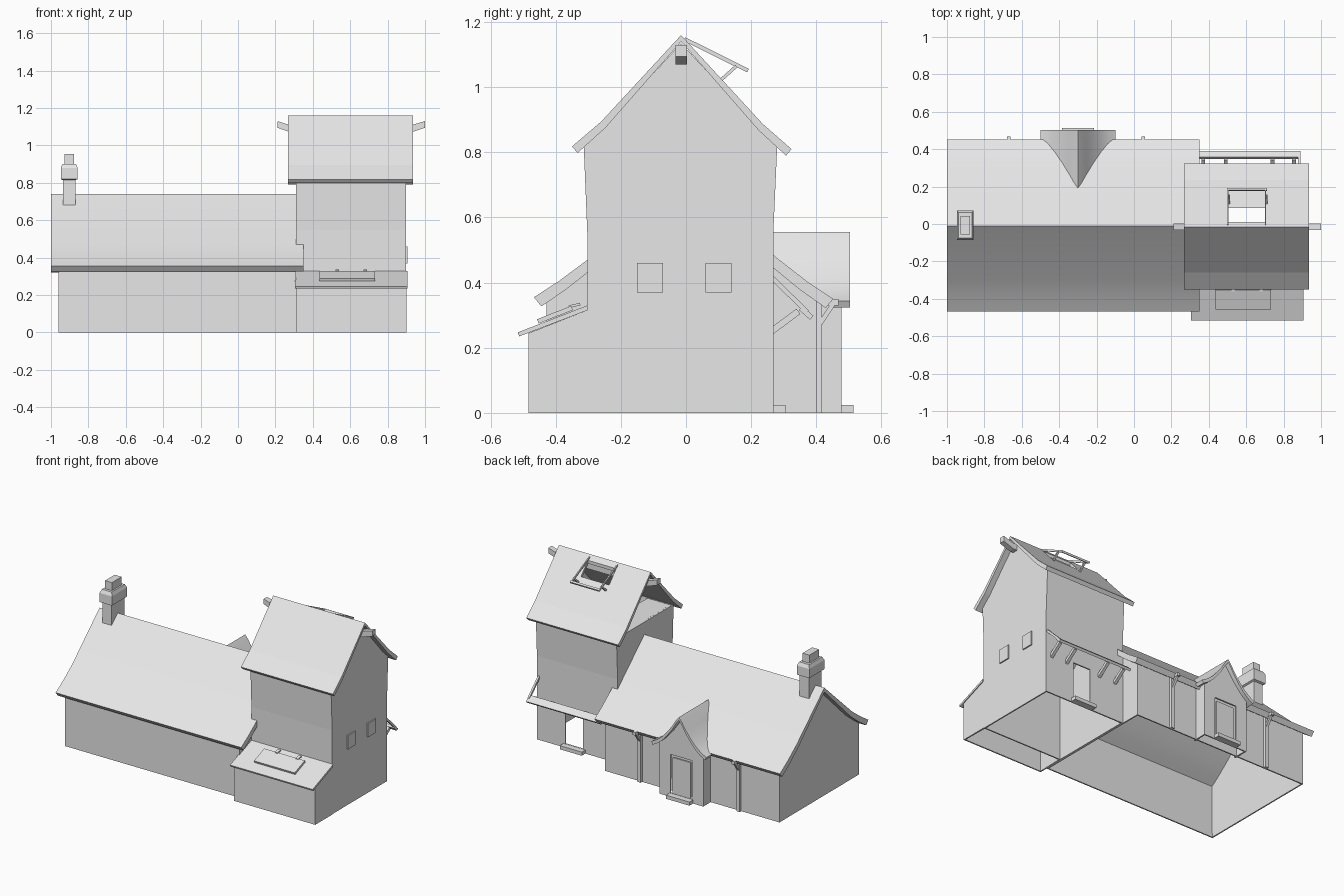
import bpy, bmesh
from mathutils import Vector

if "Cube" in bpy.data.objects:
    bpy.data.objects.remove(bpy.data.objects["Cube"])

grey = bpy.data.materials.new("plain_grey")
grey.use_nodes = True
COLOUR = (0.8, 0.8, 0.8, 1)
grey.diffuse_color = COLOUR
grey.node_tree.nodes["Principled BSDF"].inputs["Base Color"].default_value = COLOUR


def finish(name, bm):
    bmesh.ops.recalc_face_normals(bm, faces=bm.faces)
    mesh = bpy.data.meshes.new(name)
    bm.to_mesh(mesh)
    bm.free()
    mesh.materials.append(grey)
    obj = bpy.data.objects.new(name, mesh)
    bpy.context.collection.objects.link(obj)
    return obj


def activate(obj):
    bpy.ops.object.select_all(action='DESELECT')
    obj.select_set(True)
    bpy.context.view_layer.objects.active = obj


def smooth(obj, angle=0.6):
    activate(obj)
    bpy.ops.object.shade_smooth_by_angle(angle=angle)


def loft(name, loops):
    """Closed solid through a series of matching outlines."""
    bm = bmesh.new()
    rings = [[bm.verts.new(p) for p in loop] for loop in loops]
    n = len(rings[0])
    for a, b in zip(rings, rings[1:]):
        for i in range(n):
            bm.faces.new((a[i], a[(i + 1) % n], b[(i + 1) % n], b[i]))
    bm.faces.new(rings[0])
    bm.faces.new(rings[-1])
    return finish(name, bm)


def box(name, x0, x1, y0, y1, z0, z1):
    return loft(name, [[(x0, y0, z), (x1, y0, z), (x1, y1, z), (x0, y1, z)] for z in (z0, z1)])


def place(axis, a, p):
    return (a, p[0], p[1]) if axis == 'x' else (p[0], a, p[1])


def prism(name, pts, a0, a1, axis='x'):
    return loft(name, [[place(axis, a, p) for p in pts] for a in (a0, a1)])


def strip(p, q, w):
    """Outline of a straight bar from p to q, w thick."""
    d = (Vector(q) - Vector(p)).normalized() * w / 2
    n = Vector((-d.y, d.x))
    p, q = Vector(p), Vector(q)
    return [tuple(v) for v in (p + n, q + n, q - n, p - n)]


def slab(top, t):
    """Roof outline: the top line and a slightly narrower underside."""
    mid = (top[0][0] + top[-1][0]) / 2
    return top + [(mid + (u - mid) * 0.95, v - t) for u, v in reversed(top)]


def apply(obj, **settings):
    kind = settings.pop("kind")
    mod = obj.modifiers.new(kind, kind)
    for key, value in settings.items():
        setattr(mod, key, value)
    activate(obj)
    bpy.ops.object.modifier_apply(modifier=mod.name)


def shell(name, pts, a0, a1, walls, axis='x', ends=(0, 1)):
    """Thin open-bottomed walls: end faces plus the chosen profile edges."""
    bm = bmesh.new()
    rings = [[bm.verts.new(place(axis, a, p)) for p in pts] for a in (a0, a1)]
    for e in ends:
        bm.faces.new(rings[e])
    for i in walls:
        bm.faces.new((rings[0][i], rings[0][i + 1], rings[1][i + 1], rings[1][i]))
    for v in [v for v in bm.verts if not v.link_faces]:
        bm.verts.remove(v)
    obj = finish(name, bm)
    apply(obj, kind='SOLIDIFY', thickness=0.012, offset=-1)
    return obj


def cut(obj, *bounds):
    cutter = box("cutter", *bounds)
    cutter.hide_render = True
    apply(obj, kind='BOOLEAN', operation='DIFFERENCE', object=cutter, solver='EXACT')
    bpy.data.objects.remove(cutter)


# Long house: walls and bell-cast roof
shell("house_walls", [(-.428, 0), (-.428, .36), (-.3, .445), (-.01, .715), (.28, .445),
                      (.4, .36), (.4, 0)], -.96, .31, (0, 5))
house_roof = prism("house_roof", slab([(-.467, .355), (-.39, .405), (-.3, .472), (-.01, .74),
                                       (.28, .475), (.37, .405), (.452, .35)], .028), -1, .35)
smooth(house_roof, 0.3)

# Tower: flared walls, open hayloft on one gable, back door
tower = shell("tower_walls", [(-.303, 0), (-.303, .55), (-.314, .82), (-.26, .87), (-.015, 1.135),
                              (.235, .865), (.28, .82), (.268, .55), (.268, 0)],
              .31, .897, (0, 1, 6, 7))
cut(tower, .28, .34, -.4, .4, .822, 1.3)
cut(tower, .56, .69, .2, .35, .025, .27)
box("loft_floor", .315, .49, -.3, .266, .808, .82)
tower_roof = prism("tower_roof", slab([(-.35, .818), (-.26, .895), (-.015, 1.16), (.235, .888),
                                       (.324, .81)], .02), .267, .935)
cut(tower_roof, .5, .705, .012, .085, .9, 1.3)

# Ridge beam with upturned ends
loft("ridge_beam", [[(x, -.033, lo), (x, .003, lo), (x, .003, hi), (x, -.033, hi)]
                    for x, lo, hi in ((.21, 1.095, 1.13), (.28, 1.07, 1.108),
                                      (.925, 1.07, 1.108), (1, 1.095, 1.13))])

# Propped skylight frame over the roof opening
for i, x in enumerate((.498, .7)):
    prism(f"skylight_side_{i}", strip((-.005, 1.148), (.188, 1.052), .012), x, x + .007)
    prism(f"skylight_prop_{i}", strip((.105, 1.02), (.155, 1.065), .01), x + .003, x + .015)
prism("skylight_bar", strip((.178, 1.057), (.19, 1.051), .012), .498, .71)

# Front lean-to with a raised hatch
shell("lean_to_walls", [(-.483, 0), (-.483, .245), (-.303, .315), (-.303, 0)], .31, .9, (0,))
prism("lean_to_roof", [(-.517, .247), (-.303, .33), (-.303, .315), (-.512, .235)], .304, .905)
prism("lean_to_hatch", strip((-.455, .281), (-.35, .322), .014), .437, .733)
for x in (.53, .68):
    prism(f"hatch_hinge_{x}", strip((-.36, .326), (-.325, .334), .008), x - .01, x + .01)

# Thin shutters on the tower's outer wall
for y in (-.15, .06):
    box(f"side_shutter_{y}", .896, .905, y, y + .08, .37, .46)

# Remains of the back canopy: braces, long board and one rafter
for i, x in enumerate((.37, .49, .74, .855)):
    prism(f"canopy_brace_{i}", strip((.262, .25), (.345, .312), .02), x - .01, x + .01)
prism("canopy_board", strip((.352, .322), (.386, .292), .016), .35, .89)
prism("canopy_rafter", strip((.264, .415), (.372, .31), .014), .878, .89)

# Back porch: curved gabled roof running into the main roof
porch = shell("porch_walls", [(-.46, 0), (-.46, .35), (-.41, .385), (-.36, .44), (-.3, .525),
                              (-.24, .44), (-.19, .385), (-.14, .35), (-.14, 0)],
              .38, .477, (0, 7), 'y', (1,))
cut(porch, -.38, -.22, .43, .5, .025, .28)
box("porch_door", -.365, -.235, .462, .474, .025, .262)
half = [(.2, .343), (.16, .365), (.12, .398), (.085, .437), (.05, .482), (.02, .53)]
ridge = [(-.3 - u, v) for u, v in half] + [(-.3, .555)] + [(-.3 + u, v) for u, v in reversed(half)]
outline = slab(ridge, .02)


def roof_depth(z):
    return (.735 - z) / .93 if z > .465 else .29 + (.465 - z) / .77


porch_roof = loft("porch_roof", [[(u, .503, v) for u, v in outline],
                                 [(u, min(roof_depth(v), .46) - .012, v) for u, v in outline]])
smooth(porch_roof, 0.5)

# Door steps
box("porch_step", -.385, -.215, .47, .514, 0, .024)
box("tower_step", .545, .705, .262, .305, 0, .024)

# Back wall posts with beam ends and braces
for i, x in enumerate((-.67, .05)):
    box(f"post_{i}", x - .012, x + .012, .395, .416, 0, .345)
    box(f"post_beam_{i}", x - .01, x + .01, .4, .469, .33, .35)
    prism(f"post_brace_{i}", strip((.412, .275), (.452, .335), .014), x - .008, x + .008)

# Chimney: stack, chamfered collar and pot
loft("chimney", [[(-.9025 + sx * w, -.007 + sy * d, z) for sx, sy in
                  ((-1, -1), (1, -1), (1, 1), (-1, 1))]
                 for w, d, z in ((.034, .066, .67), (.034, .066, .815), (.045, .079, .82),
                                 (.045, .079, .88), (.036, .068, .902), (.025, .05, .902),
                                 (.025, .05, .955))])
